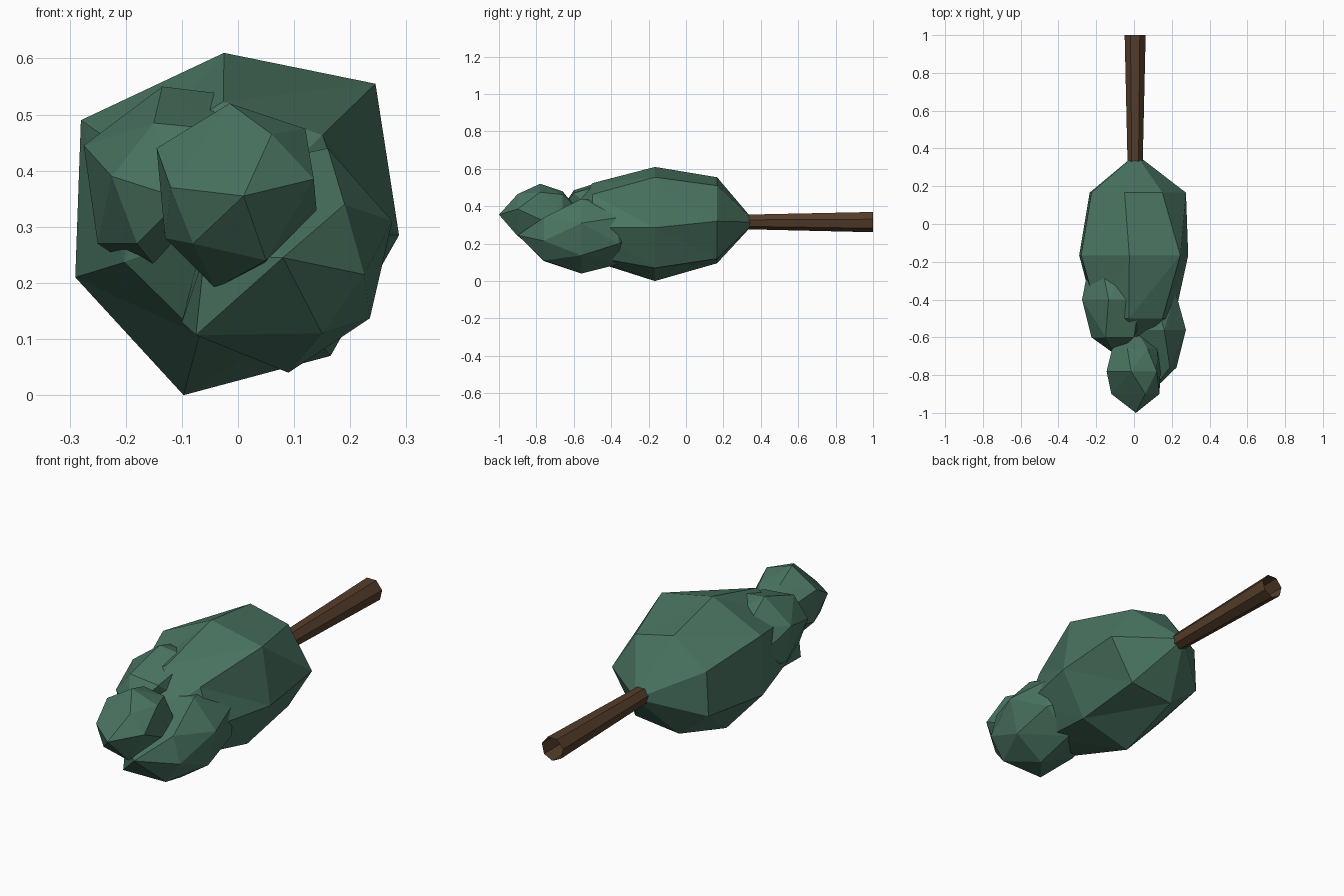
import bpy, bmesh, math

if "Cube" in bpy.data.objects:
    bpy.data.objects.remove(bpy.data.objects["Cube"])


def material(name, color):
    m = bpy.data.materials.new(name)
    m.diffuse_color = (*color, 1)
    m.use_nodes = True
    m.node_tree.nodes["Principled BSDF"].inputs["Base Color"].default_value = m.diffuse_color
    return m


leaf = material("leaf_green", (0.068, 0.175, 0.12))
bark = material("bark_brown", (0.09, 0.047, 0.024))


def finish(bm, name, mat):
    bmesh.ops.recalc_face_normals(bm, faces=bm.faces)
    mesh = bpy.data.meshes.new(name)
    bm.to_mesh(mesh)
    bm.free()
    mesh.materials.append(mat)
    ob = bpy.data.objects.new(name, mesh)
    bpy.context.collection.objects.link(ob)
    return ob


def ring(cx, cz, r, n, phase=0):
    return [(cx + r * math.cos(math.radians(phase) + math.tau * i / n),
             cz + r * math.sin(math.radians(phase) + math.tau * i / n)) for i in range(n)]


def clump(name, levels):
    # faceted leaf clump: hull over irregular rings along the trunk direction
    bm = bmesh.new()
    for y, pts in levels:
        for x, z in pts:
            bm.verts.new((x, y, z))
    bmesh.ops.convex_hull(bm, input=bm.verts[:])
    loose = [v for v in bm.verts if not v.link_faces]
    bmesh.ops.delete(bm, geom=loose, context='VERTS')
    return finish(bm, name, leaf)


def lofted_clump(name, levels):
    # uneven clump: pole, rings of equal count, pole, joined by triangles
    bm = bmesh.new()
    rows = [[bm.verts.new((x, y, z)) for x, z in pts] for y, pts in levels]
    n = len(rows[1])
    for i in range(n):
        j = (i + 1) % n
        bm.faces.new((rows[0][0], rows[1][i], rows[1][j]))
        bm.faces.new((rows[-1][0], rows[-2][j], rows[-2][i]))
        for a, b in zip(rows[1:-2], rows[2:-1]):
            bm.faces.new((a[i], b[i], a[j]))
            bm.faces.new((a[j], b[i], b[j]))
    return finish(bm, name, leaf)


# Large lower clump
lofted_clump("foliage_main", [
    (0.37, [(0.01, 0.315)]),
    (0.166, [(-0.05, 0.555), (0.15, 0.51), (0.275, 0.32), (0.15, 0.12),
             (-0.08, 0.095), (-0.235, 0.22), (-0.225, 0.43)]),
    (-0.166, [(-0.025, 0.61), (0.245, 0.555), (0.287, 0.285), (0.165, 0.07),
              (-0.097, 0.0), (-0.29, 0.21), (-0.28, 0.49)]),
    (-0.5, ring(0.0, 0.31, 0.215, 7, 97)[:1] + ring(0.0, 0.31, 0.215, 7, 97)[:0:-1]),
    (-0.67, [(0.0, 0.315)]),
])

# Left side clump
clump("foliage_left", [
    (-0.12, [(-0.1, 0.36)]),
    (-0.22, ring(-0.1, 0.36, 0.14, 6)),
    (-0.4, [(-0.135, 0.55), (-0.275, 0.445), (-0.25, 0.27), (-0.1, 0.17), (0.03, 0.53), (0.08, 0.3)]),
    (-0.6, [(-0.15, 0.485), (-0.225, 0.39), (-0.18, 0.27), (0.0, 0.47)]),
    (-0.69, [(-0.1, 0.35)]),
])

# Right side clump
clump("foliage_right", [
    (-0.22, [(0.08, 0.25)]),
    (-0.36, [(0.09, 0.09), (0.22, 0.2), (0.22, 0.34), (0.1, 0.41), (-0.06, 0.3), (-0.06, 0.15)]),
    (-0.56, [(-0.1, 0.13), (0.09, 0.04), (0.235, 0.137), (0.275, 0.31), (0.16, 0.44), (-0.03, 0.4)]),
    (-0.76, [(-0.075, 0.107), (0.15, 0.11), (0.225, 0.215), (0.19, 0.34), (-0.06, 0.25)]),
    (-0.9, [(0.08, 0.245)]),
])

# Small clump at the crown tip
clump("foliage_tip", [
    (-0.57, [(0.02, 0.37)]),
    (-0.66, ring(0.0, 0.36, 0.125, 7, 55)),
    (-0.78, [(-0.015, 0.52), (0.12, 0.475), (0.14, 0.33), (0.04, 0.225),
             (-0.04, 0.19), (-0.13, 0.28), (-0.145, 0.44)]),
    (-0.9, [(-0.12, 0.37), (0.06, 0.465), (0.135, 0.385), (0.05, 0.24), (-0.08, 0.27)]),
    (-1.0, [(0.01, 0.355)]),
])

# Tapered trunk, open at the base
bm = bmesh.new()
n = 7
loops = [[bm.verts.new((x, y, z)) for x, z in ring(0.006, 0.318, r, n, 90 / n)]
         for y, r in ((1.0, 0.057), (0.1, 0.036))]
for i in range(n):
    j = (i + 1) % n
    bm.faces.new((loops[0][i], loops[0][j], loops[1][j], loops[1][i]))
finish(bm, "trunk", bark)
